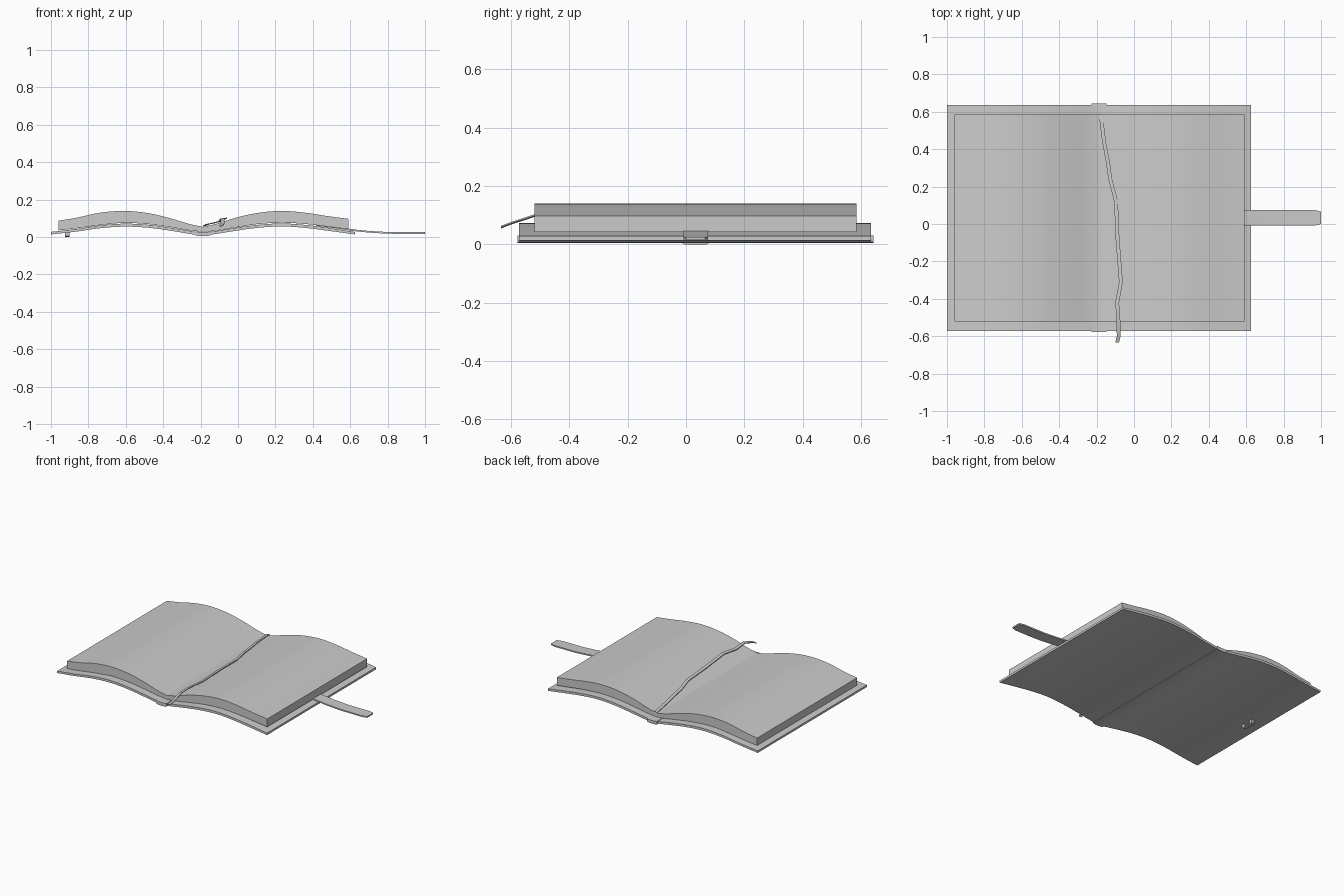
import bpy, bmesh, math


def spline(pts, n):
    """Catmull-Rom points through a list of tuples."""
    out = []
    p = [pts[0]] + list(pts) + [pts[-1]]
    for i in range(1, len(p) - 2):
        for k in range(n):
            t = k / n
            out.append(tuple(
                0.5 * (2 * b + (c - a) * t + (2 * a - 5 * b + 4 * c - d) * t * t
                       + (3 * b - a - 3 * c + d) * t ** 3)
                for a, b, c, d in zip(p[i - 1], p[i], p[i + 1], p[i + 2])))
    return out + [tuple(pts[-1])]


def loft(name, rings):
    """Closed solid through four-cornered cross-sections."""
    bm = bmesh.new()
    vs = [[bm.verts.new(c) for c in r] for r in rings]
    for a, b in zip(vs, vs[1:]):
        for i in range(4):
            j = (i + 1) % 4
            bm.faces.new((a[i], a[j], b[j], b[i]))
    bm.faces.new(vs[0][::-1])
    bm.faces.new(vs[-1])
    bmesh.ops.recalc_face_normals(bm, faces=bm.faces)
    me = bpy.data.meshes.new(name)
    bm.to_mesh(me)
    bm.free()
    ob = bpy.data.objects.new(name, me)
    bpy.context.collection.objects.link(ob)
    bpy.context.view_layer.objects.active = ob
    bpy.ops.object.select_all(action='DESELECT')
    ob.select_set(True)
    bpy.ops.object.shade_smooth_by_angle(angle=math.radians(30))
    return ob


def slab(name, profile, y0, y1):
    """Profile of (x, bottom z, top z) extruded from y0 to y1."""
    return loft(name, [((x, y0, b), (x, y1, b), (x, y1, t), (x, y0, t))
                       for x, b, t in profile])


# Page blocks, one on each side of the gutter
left_pages = [(-.96, .036, .088), (-.86, .047, .104), (-.74, .064, .130), (-.61, .076, .140),
              (-.48, .069, .128), (-.36, .053, .100), (-.26, .036, .070), (-.187, .028, .055)]
right_pages = [(-.187, .028, .055), (-.12, .034, .070), (-.01, .052, .104), (.11, .070, .130),
               (.24, .077, .140), (.37, .069, .129), (.48, .056, .112), (.59, .042, .098)]
slab("pages", spline(left_pages, 4)[:-1] + spline(right_pages, 4), -.52, .585)

# Cover boards and spine
left_cover = [(-1, .014, .028), (-.86, .030, .044), (-.74, .047, .062), (-.61, .056, .072),
              (-.48, .050, .066), (-.36, .034, .050), (-.215, .010, .026)]
right_cover = [(-.159, .010, .026), (-.01, .034, .050), (.11, .050, .066), (.24, .057, .073),
               (.37, .048, .064), (.48, .034, .050), (.625, .014, .028)]
slab("left_cover", spline(left_cover, 4), -.572, .635)
slab("right_cover", spline(right_cover, 4), -.572, .635)
slab("spine", [(-.226, .009, .030), (-.205, .005, .027), (-.169, .005, .027), (-.148, .009, .030)],
     -.578, .643)

# Closing strap tucked between pages and cover
strap = [(.42, .060, .042), (.52, .047, .042), (.62, .032, .042), (.70, .024, .042),
         (.80, .018, .042), (.965, .017, .042), (1.0, .017, .033)]
rings = []
for x, z, w in strap:
    rings.append([(x, .033 - w, z), (x, .033 + w, z), (x, .033 + w, z + .009), (x, .033 - w, z + .009)])
loft("strap", rings)

# Strap loop under the left cover, an arch hanging from the board
arch = [(-.014, .030, .004, .030), (-.014, .006, -.002 + .008, .014), (-.006, 0, .010, .008),
        (.072, 0, .056, .008), (.080, .006, .060, .014), (.080, .030, .062, .030)]
loft("strap_loop", [[(-.925, a, b), (-.90, a, b), (-.90, c, d), (-.925, c, d)] for a, b, c, d in arch])

# Ribbon bookmark lying over the gutter and hanging off the front edge
ribbon = [(-.178, .588, .060), (-.160, .44, .068), (-.138, .32, .072), (-.127, .24, .075),
          (-.096, .12, .083), (-.088, -.08, .090), (-.070, -.31, .098), (-.090, -.42, .094),
          (-.083, -.52, .097), (-.082, -.60, .071), (-.090, -.634, .058)]
h = .010
loft("ribbon_bookmark", [[(x - h, y, z - .003), (x + h, y, z + .001),
                          (x + h, y, z + .006), (x - h, y, z + .002)] for x, y, z in ribbon])
